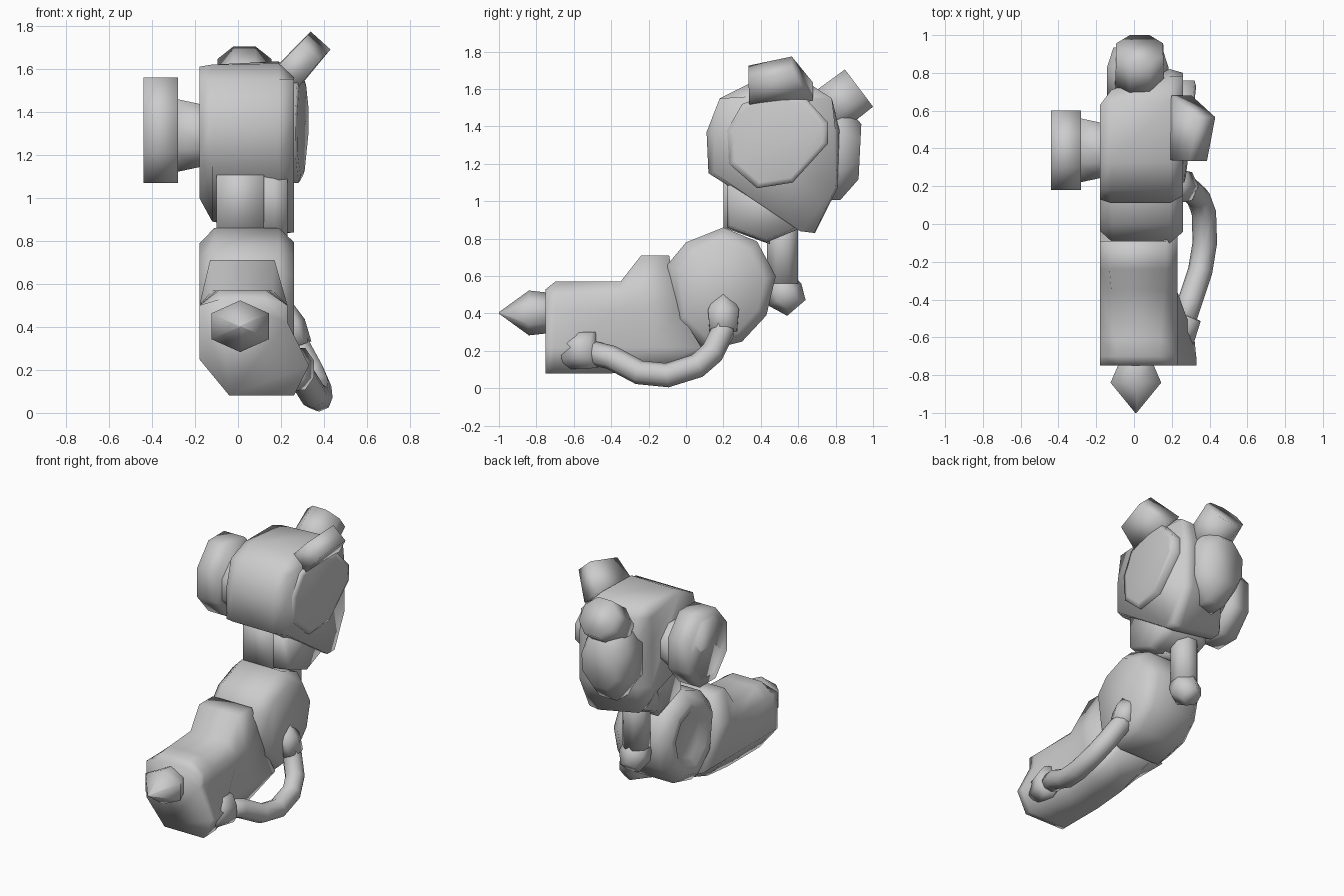
import bpy, bmesh, math
from mathutils import Vector

cube = bpy.data.objects.get("Cube")
if cube:
    bpy.data.objects.remove(cube, do_unlink=True)

# Single grey material
grey = bpy.data.materials.new("light_grey")
grey.use_nodes = True
GREY = (0.6, 0.6, 0.6, 1.0)
grey.diffuse_color = GREY
grey.node_tree.nodes["Principled BSDF"].inputs["Base Color"].default_value = GREY


def loft(name, rings):
    """Skin a list of equal-length point rings, cap both ends, shade smooth."""
    bm = bmesh.new()
    vs = [[bm.verts.new(p) for p in r] for r in rings]
    n = len(vs[0])
    for a, b in zip(vs, vs[1:]):
        for i in range(n):
            j = (i + 1) % n
            bm.faces.new((a[i], a[j], b[j], b[i]))
    bm.faces.new(vs[0])
    bm.faces.new(vs[-1])
    bmesh.ops.recalc_face_normals(bm, faces=bm.faces[:])
    for f in bm.faces:
        f.smooth = True
    me = bpy.data.meshes.new(name)
    bm.to_mesh(me)
    bm.free()
    me.materials.append(grey)
    bpy.context.collection.objects.link(bpy.data.objects.new(name, me))


def side_prism(name, profile, stations, shear=0.0):
    """Extrude a (y, z) profile along x; stations are (x, scale)."""
    ys, zs = zip(*profile)
    cy, cz = (min(ys) + max(ys)) / 2, (min(zs) + max(zs)) / 2
    loft(name, [[(x + shear * (y - cy), cy + (y - cy) * s, cz + (z - cz) * s)
                 for y, z in profile] for x, s in stations])


def tube(name, pts, radii, n=8, u=(1, 0, 0)):
    """Sweep an n-sided section; radii are numbers or (along u, across u)."""
    pts = [Vector(p) for p in pts]
    u, rings = Vector(u), []
    for i, p in enumerate(pts):
        d = (pts[min(i + 1, len(pts) - 1)] - pts[max(i - 1, 0)]).normalized()
        u = (u - d * u.dot(d)).normalized()
        v = d.cross(u)
        ru, rv = radii[i] if isinstance(radii[i], tuple) else (radii[i],) * 2
        angs = [2 * math.pi * (k + 0.5) / n for k in range(n)]
        rings.append([p + u * ru * math.cos(a) + v * rv * math.sin(a) for a in angs])
    loft(name, rings)


# Forearm: lofted along y, raised rear hump, lower left edge swells at the front
def forearm_ring(y_top, y_low, z_low, z_top, top_l, top_r, swell):
    section = [(-0.18, 0.25), (-0.04, z_low), (0.20 + 0.6 * swell, z_low), (0.23 + swell, 0.22),
               (0.23, 0.42), (0.23, 0.50), (top_r, z_top), (top_l, z_top), (-0.18, 0.50)]
    return [(x, y_low + (y_top - y_low) * min(1, (z - z_low) / (0.5 - z_low)), z)
            for x, z in section]


loft("forearm", [forearm_ring(*r) for r in (
    (-0.75, -0.75, 0.08, 0.53, -0.08, 0.12, 0.10),
    (-0.70, -0.71, 0.08, 0.57, -0.09, 0.13, 0.10),
    (-0.61, -0.61, 0.08, 0.57, -0.10, 0.14, 0.09),
    (-0.35, -0.40, 0.08, 0.57, -0.12, 0.16, 0.0),
    (-0.24, -0.18, 0.10, 0.71, -0.13, 0.17, 0.0),
    (-0.09, 0.10, 0.19, 0.71, -0.13, 0.17, 0.0))])

# Nozzle on the front of the forearm
tube("nozzle", [(0.01, y, 0.403) for y in (-0.70, -0.75, -0.84, -1.0)],
     [0.10, 0.11, (0.155, 0.12), 0.004], n=6)

# Elbow drum with a shallow dimple in its right end
side_prism("elbow", [(0.20, 0.86), (0.38, 0.785), (0.48, 0.60), (0.43, 0.39), (0.30, 0.25),
                     (0.10, 0.20), (-0.06, 0.35), (-0.10, 0.66), (0.0, 0.78)],
           [(-0.14, 0.45), (-0.175, 0.60), (-0.18, 0.78), (-0.11, 1.0), (0.19, 1.0), (0.26, 0.80)])

# Neck between elbow and head
side_prism("neck_front", [(0.20, 1.18), (0.20, 0.86), (0.45, 0.77), (0.45, 1.18)],
           [(-0.10, 1), (0.12, 1)])
side_prism("neck_core", [(0.22, 1.15), (0.22, 0.86), (0.43, 0.78), (0.60, 0.85), (0.62, 1.10)],
           [(-0.10, 0.9), (-0.06, 1), (0.17, 1), (0.23, 0.92)])

# Rear rod and its knob
tube("rear_rod", [(0.02, 0.515, 0.98), (0.02, 0.515, 0.56)], [0.09, 0.09])
tube("rear_knob", [(0.02, 0.48, 0.59), (0.02, 0.53, 0.50), (0.02, 0.59, 0.43)],
     [0.08, 0.105, 0.065], n=6)

# Head block: one outline, cut back at the rear and underside towards its right
HEAD = [(0.12, 1.15), (0.11, 1.37), (0.18, 1.55), (0.33, 1.625), (0.65, 1.635),
        (0.78, 1.55), (0.82, 1.38), (0.81, 1.07), (0.69, 0.83), (0.61, 0.84)]
loft("head", [[(x, min(max(y, y0), y1), min(max(z, z0), z1)) for y, z in HEAD]
              for x, y0, y1, z0, z1 in ((-0.18, 0.13, 0.63, 1.00, 1.61),
                                        (-0.12, 0.11, 0.71, 0.89, 1.62),
                                        (0.19, 0.11, 0.82, 0.83, 1.64),
                                        (0.26, 0.15, 0.80, 0.84, 1.56))])

# Slightly tilted disc on the head's left side
side_prism("head_side_disc", [(0.22, 1.38), (0.30, 1.52), (0.45, 1.58), (0.64, 1.55), (0.76, 1.42),
                              (0.76, 1.31), (0.57, 1.10), (0.38, 1.07), (0.23, 1.20)],
           [(0.18, 1.0), (0.293, 1.0), (0.302, 0.88)], shear=0.10)

# Rounded plate on the back of the head
tube("head_back_plate", [(0.02, 0.66, 1.27), (0.02, 0.83, 1.27), (0.02, 0.93, 1.265)],
     [(0.175, 0.29), (0.175, 0.285), (0.14, 0.16)])

# Short stub pointing up and back
tube("head_back_stub", [(0.03, 0.74, 1.465), (0.03, 0.925, 1.605)], [0.14, 0.135])

# Slab horn pointing up and to the left
tube("head_horn", [(0.22, 0.51, 1.55), (0.362, 0.45, 1.708)],
     [(0.25, 0.10), (0.17, 0.088)], n=4, u=(0, 1, 0))

# Side dish: flared stem and hollow rim
tube("dish_stem", [(x, 0.39, 1.29) for x in (-0.12, -0.17, -0.30)],
     [0.157, 0.157, 0.187], u=(0, 1, 0))
tube("dish_rim", [(x, 0.39, 1.315) for x in (-0.28, -0.44, -0.4401, -0.33)],
     [(0.227 * s, 0.265 * s) for s in (1.0, 1.0, 0.82, 0.72)], u=(0, 1, 0))

# Hose with its two end fittings
hose = [(0.22, 0.20, 0.42), (0.28, 0.195, 0.30), (0.34, 0.14, 0.19), (0.37, 0.06, 0.12),
        (0.375, -0.10, 0.07), (0.35, -0.25, 0.085), (0.30, -0.40, 0.165), (0.25, -0.55, 0.20)]
tube("hose", hose, [0.065] * len(hose))
tube("hose_upper_fitting", [(0.21, 0.20, 0.49), (0.24, 0.20, 0.41), (0.275, 0.20, 0.31)],
     [0.05, (0.095, 0.075), (0.085, 0.07)], n=6, u=(0, 1, 0))
tube("hose_lower_fitting", [(0.22, -0.63, 0.20), (0.285, -0.485, 0.205)],
     [(0.10, 0.105), (0.08, 0.105)])
